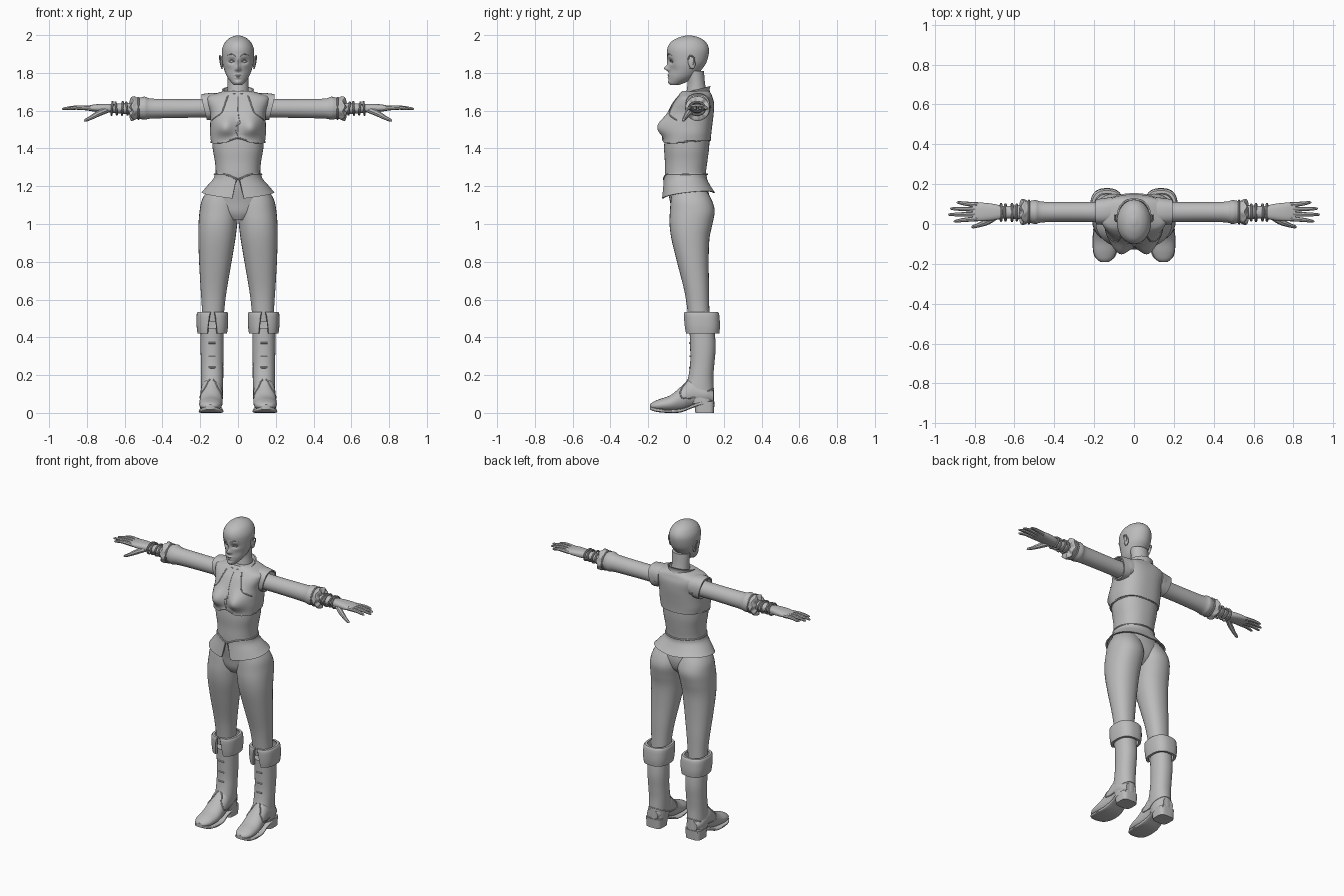
import bpy, bmesh, math
from math import sin, cos, pi, exp, copysign
from mathutils import Vector, Matrix
from mathutils.bvhtree import BVHTree

default = bpy.data.objects.get("Cube")
if default:
    bpy.data.objects.remove(default)

grey = bpy.data.materials.new("plain grey")
grey.use_nodes = True
grey.diffuse_color = (.5, .5, .5, 1)
grey.node_tree.nodes["Principled BSDF"].inputs["Base Color"].default_value = grey.diffuse_color


def finish(name, bm, mirror=False, sharp=40):
    """Turn a bmesh into a shaded object, optionally mirrored to the right side."""
    bmesh.ops.recalc_face_normals(bm, faces=bm.faces)
    mesh = bpy.data.meshes.new(name)
    bm.to_mesh(mesh)
    bm.free()
    mesh.shade_smooth()
    mesh.set_sharp_from_angle(angle=math.radians(sharp))
    mesh.materials.append(grey)
    obj = bpy.data.objects.new(name, mesh)
    bpy.context.scene.collection.objects.link(obj)
    if mirror:
        obj.modifiers.new("Mirror", 'MIRROR').use_mirror_merge = False
    return obj


def spline(rows, steps):
    """Catmull-Rom samples through rows of numbers."""
    out = []
    last = len(rows) - 1
    for i in range(last):
        a, b, c, d = (rows[min(max(i + k, 0), last)] for k in (-1, 0, 1, 2))
        for s in range(steps):
            t = s / steps
            out.append([q + t * (r - p + t * (2*p - 5*q + 4*r - w + t * (3*(q - r) + w - p))) / 2
                        for p, q, r, w in zip(a, b, c, d)])
    return out + [list(rows[last])]


def skin(bm, rings, closed=True, caps=True):
    """Bridge rows of vertices with quads."""
    n = len(rings[0])
    for low, high in zip(rings, rings[1:]):
        for j in range(n if closed else n - 1):
            k = (j + 1) % n
            bm.faces.new((low[j], low[k], high[k], high[j]))
    if caps:
        bm.faces.new(rings[0])
        bm.faces.new(rings[-1])


def loft(name, rows, axis='z', n=32, steps=5, power=2, warp=None, mirror=False, shell=0, gap=0):
    """Rows are (position, low a, high a, low b, high b); a shell is hollow, with a gap at the front."""
    bm = bmesh.new()
    rings = []
    samples = spline(rows, steps)
    cuts = [gap * (.15 + .85 * i / (len(samples) - 1)) for i in range(len(samples))]
    if shell:
        samples += [(p, a + shell, b - shell, c + shell, d - shell) for p, a, b, c, d in reversed(samples)]
        cuts += cuts[::-1]
    for cut, (pos, a0, a1, b0, b1) in zip(cuts, samples):
        ring = []
        for j in range(n):
            t = cut + (2*pi - 2*cut) * j / (n - 1 if gap else n)
            s, c = (copysign(abs(f) ** (2 / power), f) for f in (sin(t), cos(t)))
            a, b = (a0 + a1) / 2 + (a1 - a0) / 2 * s, (b0 + b1) / 2 - (b1 - b0) / 2 * c
            co = Vector({'x': (pos, a, b), 'y': (a, pos, b), 'z': (a, b, pos)}[axis])
            ring.append(bm.verts.new(warp(co) if warp else co))
        rings.append(ring)
    skin(bm, rings + rings[:1] if shell else rings, closed=not gap, caps=not shell)
    if gap:
        for end in (0, -1):
            bm.faces.new([ring[end] for ring in rings])
    return finish(name, bm, mirror)


def tube(name, points, radius, n=8, mirror=True, cyclic=False, steps=4, on=None):
    """Round tube through points, tapering through the radii; 'on' snaps it to a surface."""
    bm = bmesh.new()
    radii = radius if isinstance(radius, tuple) else (radius,) * len(points)
    rows = spline([(*p, r) for p, r in zip(points, radii)], steps)
    path = [Vector(r[:3]) for r in rows]
    if on:
        tree = BVHTree.FromPolygons([v.co for v in on.data.vertices], [p.vertices for p in on.data.polygons])
        path = [tree.find_nearest(p)[0] for p in path]
    rings = []
    for i, p in enumerate(path):
        ahead = path[(i + 1) % len(path)] if cyclic else path[min(i + 1, len(path) - 1)]
        turn = (ahead - path[i - 1 if cyclic else max(i - 1, 0)]).to_track_quat('Z', 'Y')
        rings.append([bm.verts.new(p + turn @ Vector((cos(t), sin(t), 0)) * rows[i][3])
                      for t in (2*pi * j / n for j in range(n))])
    skin(bm, rings, caps=not cyclic)
    if cyclic:
        bmesh.ops.bridge_loops(bm, edges=[e for e in bm.edges if e.is_boundary])
    return finish(name, bm, mirror)


def ball(name, place, size, tilt=0):
    bm = bmesh.new()
    bmesh.ops.create_uvsphere(bm, u_segments=20, v_segments=12, radius=1, matrix=Matrix.Translation(place)
                              @ Matrix.Rotation(tilt, 4, 'X') @ Matrix.Diagonal((*size, 1)))
    return finish(name, bm, True)


def bumps(table, back):
    """Warp pushing the front surface by soft bumps (x, z, width, height, push), on both sides."""
    def warp(co):
        if co.y < back:
            fade = min(1, (back - co.y) / .04)
            co.y += fade * sum(push * exp(-((abs(co.x) - x) / w) ** 2 - ((co.z - z) / h) ** 2)
                               for x, z, w, h, push in table)
        return co
    return warp


def even(rows):
    """Expand (z, half width, front, back) rows to full rows."""
    return [(z, -w, w, f, b) for z, w, f, b in rows]


# Head with sculpted face
face = bumps([(.033, 1.86, .017, .012, .013), (.03, 1.887, .025, .007, -.004), (0, 1.855, .01, .025, -.008),
              (0, 1.824, .011, .014, -.025), (.012, 1.818, .006, .006, -.007), (0, 1.788, .02, .005, -.009),
              (0, 1.774, .016, .005, -.008), (0, 1.75, .02, .01, -.005), (.05, 1.815, .02, .025, .006)], 0)
loft("head", even([(1.735, .02, -.083, -.04), (1.75, .036, -.09, 0), (1.78, .058, -.09, .05),
                   (1.82, .074, -.09, .085), (1.86, .083, -.093, .11), (1.92, .085, -.1, .122),
                   (1.96, .07, -.083, .107), (1.985, .044, -.045, .075), (1.998, .01, 0, .03)]),
     n=80, steps=8, warp=face)
ball("eyeball", (.033, -.066, 1.86), (.014, .012, .008))
tube("upper_eyelid", [(.018, -.082, 1.858), (.033, -.082, 1.868), (.049, -.07, 1.86)], .0022)
tube("eyebrow", [(.014, -.1, 1.889), (.035, -.093, 1.899), (.056, -.074, 1.894)], (.002, .003, .001))
ball("ear", (.086, .03, 1.855), (.008, .019, .034), .2)
tube("ear_rim", [(.085, .012, 1.87), (.095, .02, 1.89), (.097, .043, 1.88), (.092, .04, 1.85), (.084, .022, 1.823)], .004)
loft("neck", even([(1.63, .06, 0, .12), (1.7, .056, .003, .108), (1.75, .055, .008, .1), (1.81, .058, 0, .095)]))

# Upper body: bodice, cropped jacket, collar and shoulder caps
loft("bodice", even([(1.23, .125, -.11, .105), (1.27, .118, -.112, .105), (1.33, .122, -.112, .113),
                     (1.4, .134, -.116, .122), (1.47, .138, -.112, .125)]), power=2.3, n=48)


def jacket_shape(co):
    co = bumps([(.07, 1.525, .055, .05, -.045), (.07, 1.49, .045, .03, -.012)], .02)(co)
    rise = max(0, 1 - (co.z - 1.43) / .05)
    co.z += rise * (.025 * exp(-(co.x / .04) ** 2) if co.y < 0 else .012)
    return co


jacket = loft("cropped_jacket", even([(1.43, .143, -.124, .131), (1.48, .148, -.115, .134), (1.53, .147, -.107, .14),
                                      (1.59, .148, -.094, .147), (1.64, .164, -.07, .148), (1.672, .165, -.045, .14),
                                      (1.692, .115, -.03, .132), (1.705, .07, -.02, .12)]),
              n=72, steps=6, power=2.5, warp=jacket_shape)
tube("jacket_front_edge", [(.055, -.05, 1.69), (.075, -.09, 1.64), (.1, -.1, 1.59), (.14, -.05, 1.55)], .0035, on=jacket)
tube("jacket_center_seam", [(0, -.05, 1.68), (0, -.1, 1.6), (0, -.15, 1.52), (0, -.13, 1.46)], .002, mirror=False, on=jacket)
half_turn = [pi * i / 16 for i in range(17)]
hem = [(.144 * sin(t), -.126 * cos(t), 1.433 + (.024 * exp(-(t / .3) ** 2) if t < 2 else .01)) for t in half_turn]
tube("jacket_hem", hem, .004, on=jacket)


def collar_tilt(co):
    co.z += (co.y - .12) * .25
    return co


loft("collar", even([(1.685, .09, -.04, .132), (1.71, .078, -.03, .125), (1.728, .085, -.036, .13)]),
     n=40, steps=3, shell=.008, gap=.16, warp=collar_tilt)


def cap_slant(co):
    co.x -= max(0, 1.66 - co.z) * .25 * (co.x > .15)
    return co


loft("shoulder_cap", [(.11, .0, .135, 1.57, 1.692), (.15, -.004, .13, 1.555, 1.693), (.192, -.003, .126, 1.55, 1.688)],
     axis='x', power=2.4, steps=3, shell=.008, warp=cap_slant, mirror=True)


# Flared peplum with front notch
def peplum_hem(co):
    low = max(0, (1.25 - co.z) / .1)
    co.z += low * (.1 * abs(co.x) + .1 * co.y + .005)
    if co.z > 1.245 and co.y < 0:
        co.z -= .025 * exp(-(co.x / .045) ** 2)
    return co


loft("peplum", even([(1.265, .123, -.118, .11), (1.235, .132, -.118, .112), (1.19, .162, -.122, .13), (1.14, .192, -.128, .155)]),
     n=64, steps=4, power=2.2, shell=.01, gap=.14, warp=peplum_hem)
tube("waist_seam", [(.124 * sin(t), -.003 - .115 * cos(t), 1.263 - .025 * exp(-(t / .35) ** 2)) for t in half_turn], .005)

# Trousers
loft("hips", even([(1.02, .06, -.055, .07), (1.06, .14, -.075, .11), (1.12, .18, -.085, .125),
                   (1.19, .155, -.1, .115), (1.25, .118, -.105, .1)]), n=48)
loft("trouser_leg", [(.48, .078, .19, .015, .125), (.57, .07, .192, .004, .123), (.66, .058, .198, -.012, .122),
                     (.8, .034, .206, -.048, .12), (.92, .014, .21, -.077, .124), (1.0, .004, .209, -.087, .14),
                     (1.07, -.004, .203, -.085, .152), (1.13, 0, .19, -.08, .135), (1.19, .02, .155, -.07, .1)],
     power=2.2, mirror=True)

# Boots: shaft, foot, sole, heel, folded cuff
shaft = loft("boot_shaft", [(.05, .085, .195, .02, .148), (.12, .08, .195, -.005, .147), (.19, .078, .195, .012, .145),
                            (.26, .078, .196, .022, .15), (.35, .076, .198, .022, .157), (.45, .078, .197, .018, .15)],
             power=2.2, mirror=True)
foot = loft("boot_foot", [(.145, .105, .18, .05, .12), (.1, .085, .197, .045, .15), (.03, .082, .198, .03, .185),
                          (-.02, .083, .2, .012, .145), (-.08, .082, .205, .008, .095), (-.14, .09, .203, .01, .073),
                          (-.175, .108, .187, .016, .058), (-.19, .13, .165, .025, .045)], axis='y', mirror=True)
loft("boot_sole", [(.147, .1, .185, .045, .065), (.08, .085, .2, .04, .06), (.03, .088, .198, .024, .042),
                   (-.03, .08, .205, .002, .022), (-.1, .078, .208, 0, .018), (-.16, .092, .2, .006, .026),
                   (-.19, .125, .17, .018, .034)], axis='y', power=4, mirror=True)
loft("boot_heel", [(0, .09, .195, .05, .148), (.06, .086, .198, .042, .151)], power=4, steps=1, mirror=True)
arch = [(.195, .05, .08), (.203, -.02, .08), (.185, -.03, .13), (.165, -.01, .18), (.14, 0, .2),
        (.115, -.01, .18), (.095, -.03, .13), (.08, -.02, .08), (.082, .05, .08)]
tube("boot_vamp_trim", arch, .004, on=foot)
tube("boot_heel_seam", [(.195, .02, .07), (.198, .08, .1), (.175, .14, .125), (.14, .15, .13),
                        (.105, .14, .125), (.08, .08, .1), (.08, .02, .07)], .003, on=shaft)
for k, height in enumerate((.24, .3, .37)):
    tube(f"boot_lace_{k + 1}", [(x, .02, height) for x in (.118, .137, .157)], .005, on=shaft)
loft("boot_cuff", [(.535, .058, .212, -.008, .168), (.52, .052, .219, -.012, .176), (.46, .053, .219, -.008, .18),
                   (.42, .058, .214, -.002, .176)], power=2.6, n=48, steps=3, shell=.014, gap=.26, mirror=True)


# Sleeves with frilled ends
def frill(co):
    if co.x > .53:
        co.x += .006 * sin(7 * math.atan2(co.z - 1.61, co.y - .06))
    return co


loft("sleeve", [(.1, .008, .115, 1.563, 1.665), (.22, .01, .11, 1.563, 1.662), (.35, .011, .11, 1.561, 1.662),
                (.46, .008, .112, 1.558, 1.664), (.495, 0, .12, 1.552, 1.674), (.53, .006, .115, 1.557, 1.667),
                (.56, -.004, .125, 1.546, 1.676), (.57, .025, .095, 1.575, 1.645)],
     axis='x', n=56, warp=frill, mirror=True)
circle = [2*pi * i / 24 for i in range(24)]
tube("sleeve_gather", [(.527, .06 + .058 * cos(t), 1.612 + .057 * sin(t)) for t in circle], .005, cyclic=True, steps=1)

# Forearm wraps, hands and fingers
loft("wrist", [(.52, .02, .098, 1.575, 1.645), (.6, .026, .092, 1.582, 1.64), (.68, .03, .088, 1.59, 1.634)],
     axis='x', mirror=True)
for k, (x, size, lean) in enumerate([(.588, .04, .08), (.612, .043, -.05), (.645, .04, .08), (.667, .042, -.06)]):
    tube(f"wrist_band_{k + 1}", [(x + lean * size * sin(t), .058 + size * cos(t), 1.612 + .8 * size * sin(t))
                                 for t in circle], .006, cyclic=True, steps=1)
loft("palm", [(.65, .03, .087, 1.592, 1.633), (.7, .019, .1, 1.59, 1.636), (.76, .014, .107, 1.595, 1.633),
              (.81, .017, .107, 1.603, 1.623)], axis='x', power=2.5, mirror=True)
for finger, y, tip_x, tip_y in [("index", .027, .905, .014), ("middle", .05, .932, .047),
                                ("ring", .074, .922, .077), ("little", .096, .89, .108)]:
    tube(finger + "_finger", [(.78, y, 1.613), ((.8 + tip_x) / 2, (y + tip_y) / 2, 1.616),
                              (tip_x - .01, tip_y, 1.61), (tip_x, tip_y, 1.609)], (.013, .0105, .007, .002))
tube("thumb", [(.69, .04, 1.605), (.735, .012, 1.587), (.78, -.006, 1.562), (.808, -.014, 1.549), (.816, -.016, 1.546)],
     (.016, .016, .011, .008, .002))
